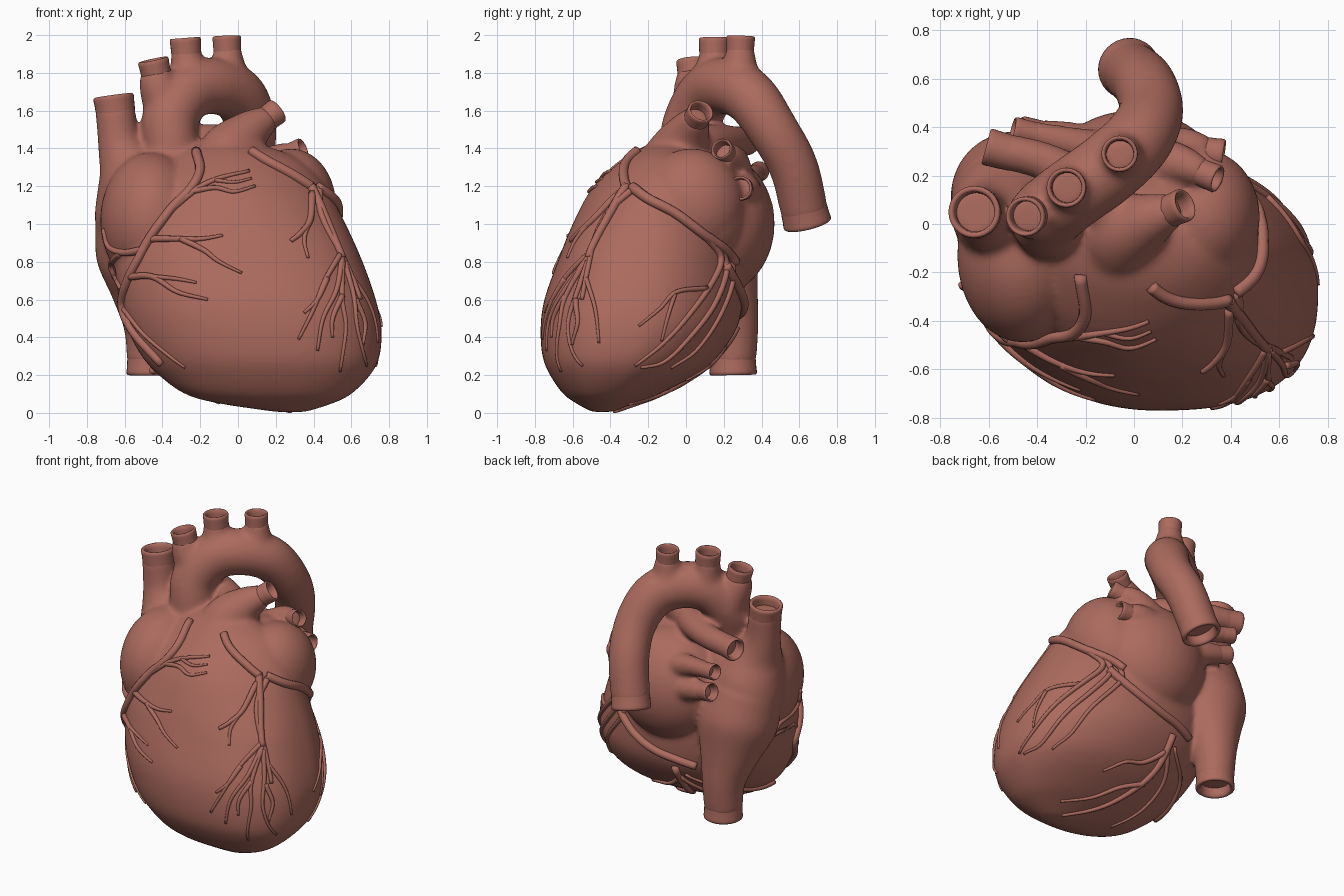
import bpy, bmesh, math
from mathutils import Vector, Matrix
from mathutils.bvhtree import BVHTree

flesh = bpy.data.materials.new("muscle_red")
flesh.diffuse_color = (0.41, 0.146, 0.112, 1)


def spline(ctrl, k=6):
    """Catmull-Rom through control tuples of any length."""
    P = [tuple(c) for c in ctrl]
    P = [tuple(2 * a - b for a, b in zip(P[0], P[1]))] + P + [tuple(2 * a - b for a, b in zip(P[-1], P[-2]))]
    out = []
    for i in range(1, len(P) - 2):
        for s in range(k):
            t = s / k
            out.append(tuple(0.5 * (2 * b + (c - a) * t + (2 * a - 5 * b + 4 * c - d) * t * t
                                    + (3 * b - a - 3 * c + d) * t ** 3)
                             for a, b, c, d in zip(*P[i - 1:i + 3])))
    return out + [P[-2]]


def skin(bm, rings, caps=True):
    """Bridge rings of points into a closed skin."""
    vs = [[bm.verts.new(p) for p in r] for r in rings]
    n = len(vs[0])
    for a, b in zip(vs, vs[1:]):
        for i in range(n):
            bm.faces.new((a[i], a[(i + 1) % n], b[(i + 1) % n], b[i]))
    if caps:
        bm.faces.new(vs[0][::-1])
        bm.faces.new(vs[-1])


def tube(bm, pts, radii, n=20, axis=None, caps=True):
    pts = [Vector(p) for p in pts]
    rings, prev, side = [], None, None
    for i, p in enumerate(pts):
        t = axis or (pts[min(i + 1, len(pts) - 1)] - pts[max(i - 1, 0)]).normalized()
        if side is None:
            side = t.orthogonal().normalized()
        else:
            side = (prev.rotation_difference(t) @ side)
            side = (side - t * side.dot(t)).normalized()
        prev, up = t, t.cross(side)
        rings.append([p + radii[i] * (math.cos(2 * math.pi * j / n) * side
                                      + math.sin(2 * math.pi * j / n) * up) for j in range(n)])
    skin(bm, rings, caps)


def make(name, bm):
    bmesh.ops.recalc_face_normals(bm, faces=bm.faces)
    me = bpy.data.meshes.new(name)
    bm.to_mesh(me)
    bm.free()
    me.materials.append(flesh)
    for p in me.polygons:
        p.use_smooth = True
    ob = bpy.data.objects.new(name, me)
    bpy.context.collection.objects.link(ob)
    return ob


body, rims = bmesh.new(), bmesh.new()


def vessel(*ctrl):
    """Great vessel (x, y, z, radius), ending in a hollow rim."""
    tip, r = Vector(ctrl[-1][:3]), ctrl[-1][3]
    d = (tip - Vector(ctrl[-2][:3])).normalized()
    path = spline(ctrl[:-1] + (tuple(tip - d * 0.06) + (r,),))
    tube(body, [p[:3] for p in path], [p[3] for p in path], 28)
    prof = [(-.12, .96), (-.07, 1.0), (-.035, 1.01), (-.02, 1.03), (-.006, 1.02), (0, .96),
            (0, .88), (-.008, .8), (-.03, .77), (-.09, .76)]
    tube(rims, [tip + d * h for h, _ in prof], [r * s for _, s in prof], 32, d, False)


def blob(c, r):
    bmesh.ops.create_uvsphere(body, u_segments=32, v_segments=20, radius=1,
                              matrix=Matrix.Translation(c) @ Matrix.Diagonal((*r, 1)))


# ventricles: stacked superellipse sections (z, x min, x max, y min, y max), squarer towards the apex
sections = [(.005, .20, .36, -.50, -.39), (.05, -.10, .50, -.58, -.27), (.1, -.28, .60, -.65, -.14),
            (.2, -.42, .70, -.72, .05), (.3, -.51, .75, -.76, .17), (.45, -.59, .76, -.77, .27),
            (.6, -.63, .73, -.75, .30), (.8, -.65, .66, -.68, .30), (1.0, -.6, .57, -.60, .28),
            (1.2, -.5, .46, -.49, .2), (1.35, -.35, .31, -.32, .1), (1.43, -.2, .1, -.18, .05)]
power = {(1, -1): 2.6, (-1, -1): 2.0, (1, 1): 1.9, (-1, 1): 2.2}
rings = []
for z, x0, x1, y0, y1 in spline(sections, 4):
    ring = []
    k = min(1, max(0, (z - .85) / .35))
    for j in range(64):
        c, s = math.cos(j * math.pi / 32), math.sin(j * math.pi / 32)
        e = power[(1 if c > 0 else -1, 1 if s > 0 else -1)]
        e = 2 / (e + (1.75 - e) * k)
        ring.append(((x0 + x1) / 2 + (x1 - x0) / 2 * math.copysign(abs(c) ** e, c),
                     (y0 + y1) / 2 + (y1 - y0) / 2 * math.copysign(abs(s) ** e, s), z))
    rings.append(ring)
skin(body, rings)

# atria
blob((-.46, -.13, 1.02), (.27, .36, .36))
blob((-.38, -.06, 1.15), (.23, .26, .23))
blob((0, .15, 1.0), (.38, .32, .38))
blob((.12, .1, 1.05), (.36, .26, .33))
blob((.28, .03, 1.10), (.24, .28, .30))

# venae cavae, swelling into the right atrium
vessel((-.52, .08, .8, .2), (-.52, .06, 1.05, .24), (-.56, .03, 1.25, .19), (-.625, .04, 1.42, .118),
       (-.66, .05, 1.68, .105))
vessel((-.52, .07, 1.05, .24), (-.49, .13, .83, .26), (-.475, .2, .62, .19), (-.465, .245, .45, .14),
       (-.465, .25, .2, .122))
# aorta and arch branches
vessel((-.32, -.02, 1.15, .14), (-.355, 0, 1.42, .145), (-.355, .04, 1.57, .15), (-.26, .12, 1.7, .15),
       (-.12, .22, 1.73, .15), (.01, .34, 1.67, .145), (.07, .46, 1.5, .134), (.045, .57, 1.3, .13),
       (-.025, .645, .995, .125))
vessel((-.36, .06, 1.6, .14), (-.42, .04, 1.73, .105), (-.45, .03, 1.87, .08))
vessel((-.24, .14, 1.72, .15), (-.27, .15, 1.86, .09), (-.28, .15, 1.985, .08))
vessel((-.06, .27, 1.7, .15), (-.055, .285, 1.86, .09), (-.06, .29, 1.995, .073))
# pulmonary trunk and arteries
vessel((-.03, -.12, 1.15, .22), (-.05, -.05, 1.35, .175), (.05, .01, 1.48, .12), (.21, .08, 1.6, .068))
vessel((-.04, -.02, 1.41, .12), (-.15, .12, 1.43, .1), (-.35, .25, 1.44, .08), (-.61, .32, 1.44, .075))
# pulmonary veins
vessel((.03, .25, 1.2, .12), (.18, .25, 1.33, .085), (.345, .185, 1.4, .057))
vessel((0, .28, 1.12, .13), (.2, .31, 1.18, .09), (.37, .285, 1.19, .063))
vessel((0, .25, 1.15, .12), (-.25, .33, 1.24, .07), (-.5, .39, 1.28, .052))
vessel((0, .25, 1.0, .12), (-.25, .34, 1.08, .08), (-.47, .385, 1.13, .06))

# fuse everything into one smooth organ
heart = make("heart_body", body)
m = heart.modifiers.new("fuse", 'REMESH')
m.mode, m.voxel_size, m.use_smooth_shade = 'VOXEL', 0.015, True
m = heart.modifiers.new("soften", 'SMOOTH')
m.factor, m.iterations = 0.5, 14
dg = bpy.context.evaluated_depsgraph_get()
baked = bpy.data.meshes.new_from_object(heart.evaluated_get(dg))
heart.modifiers.clear()
heart.data = baked
baked.materials.clear()
baked.materials.append(flesh)
for p in baked.polygons:
    p.use_smooth = True
make("vessel_rims", rims)

# coronary arteries: drawn in a view, then dropped onto the surface
tree = BVHTree.FromPolygons([v.co for v in baked.vertices], [p.vertices[:] for p in baked.polygons])
views = {"front": (lambda u, v: (u, -2, v), (0, 1, 0)), "right": (lambda u, v: (2, u, v), (-1, 0, 0)),
         "back": (lambda u, v: (u, 2, v), (0, -1, 0)), "below": (lambda u, v: (u, v, -1), (0, 0, 1))}
art = bmesh.new()


def artery(view, r0, r1, *ctrl):
    origin, d = views[view]
    hits = []
    for u, v in spline(ctrl, 7):
        co, no, _, _ = tree.ray_cast(Vector(origin(u, v)), Vector(d))
        if co:
            hits.append((co, no))
    n = len(hits)
    if n > 2:
        rad = [r0 + (r1 - r0) * i / (n - 1) for i in range(n)]
        tube(art, [c + no * r * 0.3 for (c, no), r in zip(hits, rad)], rad, 10)


# right coronary and its branches
artery("front", .026, .022, (-.22, 1.38), (-.2, 1.28), (-.25, 1.18), (-.36, 1.07), (-.45, .95), (-.52, .82),
       (-.58, .7), (-.61, .57), (-.55, .43), (-.4, .26))
artery("front", .02, .009, (-.37, 1.06), (-.22, 1.18), (-.1, 1.24), (.06, 1.28))
artery("front", .016, .008, (-.24, 1.17), (-.12, 1.19), (-.02, 1.17), (.09, 1.2))
artery("front", .012, .007, (-.12, 1.23), (-.02, 1.22), (.07, 1.24))
artery("front", .02, .008, (-.47, .92), (-.35, .92), (-.2, .92), (-.08, .94))
artery("front", .017, .007, (-.3, .92), (-.18, .86), (-.1, .8), (.02, .74))
artery("front", .02, .008, (-.57, .72), (-.45, .72), (-.32, .64), (-.16, .6))
artery("front", .014, .007, (-.45, .72), (-.33, .71), (-.22, .69))
artery("front", .022, .012, (-.5, .86), (-.6, .85), (-.68, .88), (-.71, .97))
artery("front", .018, .012, (-.62, .85), (-.67, .78), (-.62, .66))
artery("front", .014, .007, (-.61, .56), (-.5, .42), (-.36, .3), (-.28, .24))
# left coronary, descending branch and its fan
artery("front", .026, .026, (.07, 1.38), (.15, 1.33), (.28, 1.26), (.39, 1.19))
artery("front", .026, .02, (.38, 1.2), (.43, 1.1), (.49, .96), (.55, .82))
artery("front", .02, .012, (.39, 1.16), (.38, 1.02), (.33, .95), (.28, .91))
artery("front", .014, .008, (.38, 1.02), (.35, .92), (.37, .82))
for fan in [((.54, .84), (.46, .7), (.4, .55), (.32, .39)), ((.47, .71), (.42, .6), (.35, .53)),
            ((.55, .82), (.52, .65), (.45, .5), (.42, .33)), ((.55, .8), (.55, .6), (.57, .45), (.54, .22)),
            ((.55, .62), (.5, .5), (.5, .4)), ((.56, .8), (.61, .62), (.63, .45), (.68, .25)),
            ((.62, .6), (.67, .48), (.66, .36))]:
    artery("front", .016, .008, *fan)
# circumflex and marginals on the right side
artery("right", .028, .026, (-.28, 1.19), (-.2, 1.13), (-.05, 1.05), (.1, .94), (.2, .87), (.26, .8))
artery("right", .02, .012, (-.28, 1.18), (-.4, 1.07), (-.48, .92), (-.52, .75), (-.55, .6))
artery("right", .022, .008, (.1, .94), (.18, .82), (.13, .68), (0, .5), (-.13, .36), (-.27, .25))
artery("right", .02, .008, (.18, .88), (.21, .75), (.14, .56), (0, .38), (-.12, .27), (-.24, .24))
artery("right", .018, .008, (.24, .82), (.24, .68), (.17, .5), (.05, .33), (-.08, .24))
artery("right", .014, .007, (.11, .66), (-.05, .64), (-.14, .55), (-.25, .46))
artery("right", .012, .007, (-.06, .63), (-.1, .5), (-.13, .38))
artery("right", .013, .007, (-.53, .72), (-.48, .55), (-.46, .37))
# groove vessel round the back, posterior descending branches underneath
artery("back", .027, .027, (.38, .78), (.3, .7), (.18, .62), (.03, .56), (-.12, .53), (-.25, .5))
artery("below", .024, .01, (-.1, .26), (-.08, .1), (0, -.08), (.12, -.25), (.28, -.38))
artery("below", .018, .008, (-.06, .02), (.08, -.05), (.2, -.18), (.36, -.3))
artery("below", .018, .008, (-.09, .2), (.04, .13), (.16, .1), (.26, .0))
artery("below", .016, .008, (-.1, .22), (-.2, .05), (-.2, -.15), (-.1, -.35))
artery("below", .018, .01, (-.45, -.33), (-.42, -.15), (-.34, .05), (-.15, .22))
make("coronary_arteries", art)
